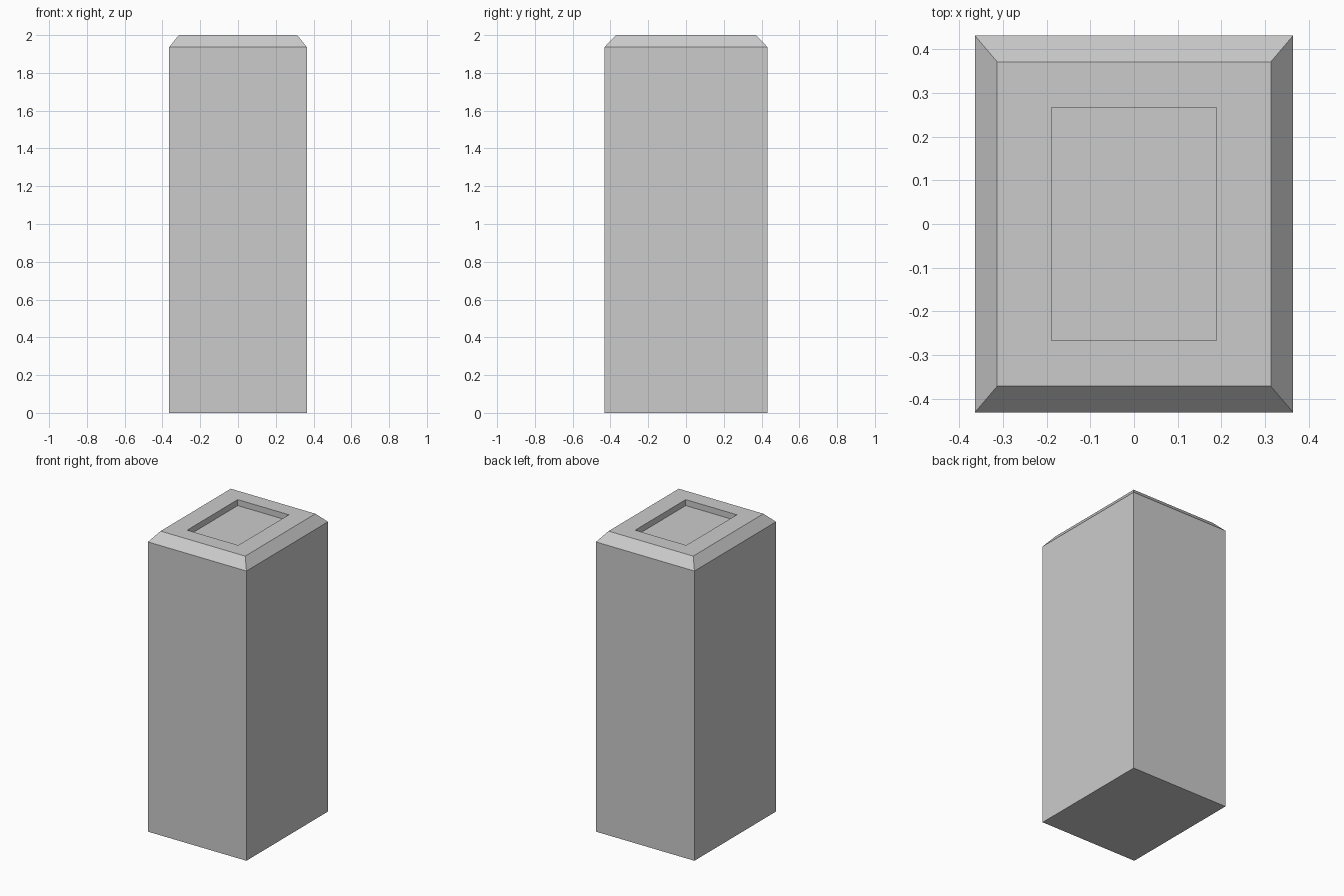
import bpy, bmesh

if "Cube" in bpy.data.objects:
    bpy.data.objects.remove(bpy.data.objects["Cube"])


def ring(bm, hx, hy, z):
    return [bm.verts.new((sx * hx, sy * hy, z))
            for sx, sy in ((-1, -1), (1, -1), (1, 1), (-1, 1))]


# Pillar: stacked rectangular sections (half width, half depth, height)
sections = [
    (0.364, 0.431, 0.0),    # base
    (0.364, 0.431, 1.937),  # start of chamfer
    (0.313, 0.371, 2.0),    # top rim outside
    (0.189, 0.267, 2.0),    # top rim inside
    (0.189, 0.267, 1.96),   # recess floor
]
bm = bmesh.new()
rings = [ring(bm, *s) for s in sections]
bm.faces.new(rings[0][::-1])
for a, b in zip(rings, rings[1:]):
    for i in range(4):
        j = (i + 1) % 4
        bm.faces.new((a[i], a[j], b[j], b[i]))
bm.faces.new(rings[-1])
bmesh.ops.recalc_face_normals(bm, faces=bm.faces)

mesh = bpy.data.meshes.new("pillar")
bm.to_mesh(mesh)
bm.free()
bpy.context.collection.objects.link(bpy.data.objects.new("pillar", mesh))
